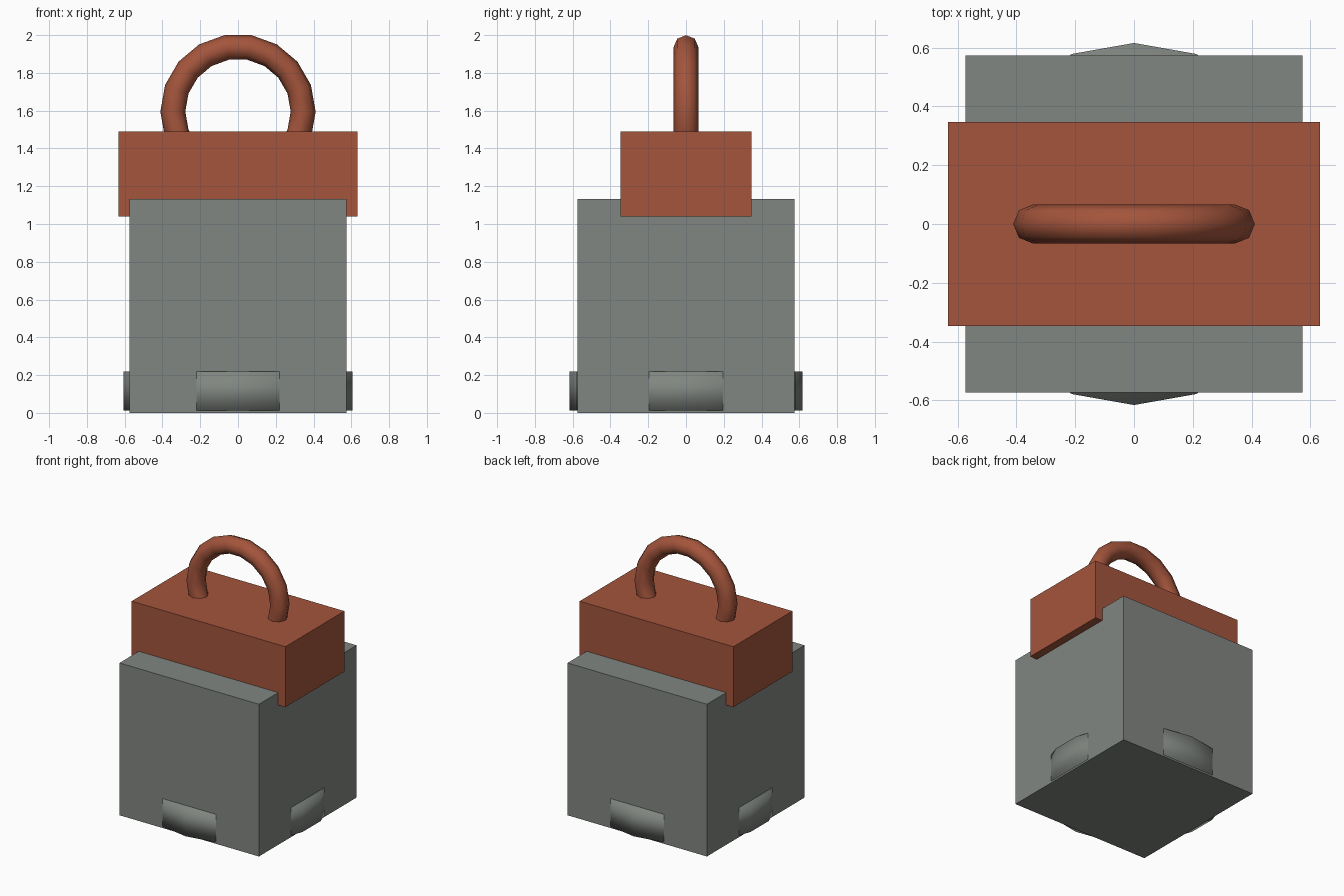
import bpy
import bmesh
from math import radians
from mathutils import Matrix

cube = bpy.data.objects.get("Cube")
if cube:
    bpy.data.objects.remove(cube, do_unlink=True)


def material(name, rgb):
    mat = bpy.data.materials.new(name)
    mat.use_nodes = True
    mat.diffuse_color = (*rgb, 1)
    mat.node_tree.nodes["Principled BSDF"].inputs["Base Color"].default_value = (*rgb, 1)
    return mat


def box(name, size, bottom, mat):
    bm = bmesh.new()
    bmesh.ops.create_cube(bm, size=1)
    bmesh.ops.scale(bm, vec=size, verts=bm.verts)
    bmesh.ops.translate(bm, vec=(0, 0, bottom + size[2] / 2), verts=bm.verts)
    mesh = bpy.data.meshes.new(name)
    bm.to_mesh(mesh)
    bm.free()
    obj = bpy.data.objects.new(name, mesh)
    bpy.context.collection.objects.link(obj)
    mesh.materials.append(mat)
    return obj


grey = material("stone grey", (0.22, 0.24, 0.22))
rust = material("rust red", (0.37, 0.09, 0.045))

# Main cube and the block set into its top
box("body", (1.148, 1.148, 1.133), 0, grey)
box("top_block", (1.266, 0.694, 0.45), 1.04, rust)

# Low drum that bulges through the four sides of the body
bm = bmesh.new()
bmesh.ops.create_cone(bm, cap_ends=True, segments=18, radius1=0.616, radius2=0.616,
                      depth=0.206, matrix=Matrix.Translation((0, 0, 0.116)))
for face in bm.faces:
    face.smooth = True
mesh = bpy.data.meshes.new("base_drum")
bm.to_mesh(mesh)
bm.free()
mesh.materials.append(grey)
bpy.context.collection.objects.link(bpy.data.objects.new("base_drum", mesh))

# Ring handle, its lower part sunk in the block
bpy.ops.mesh.primitive_torus_add(major_segments=18, minor_segments=8, major_radius=0.345,
                                 minor_radius=0.066, location=(0, 0, 1.595),
                                 rotation=(radians(90), 0, 0))
handle = bpy.context.object
handle.name = "handle"
handle.data.materials.append(rust)
bpy.ops.object.shade_smooth()
